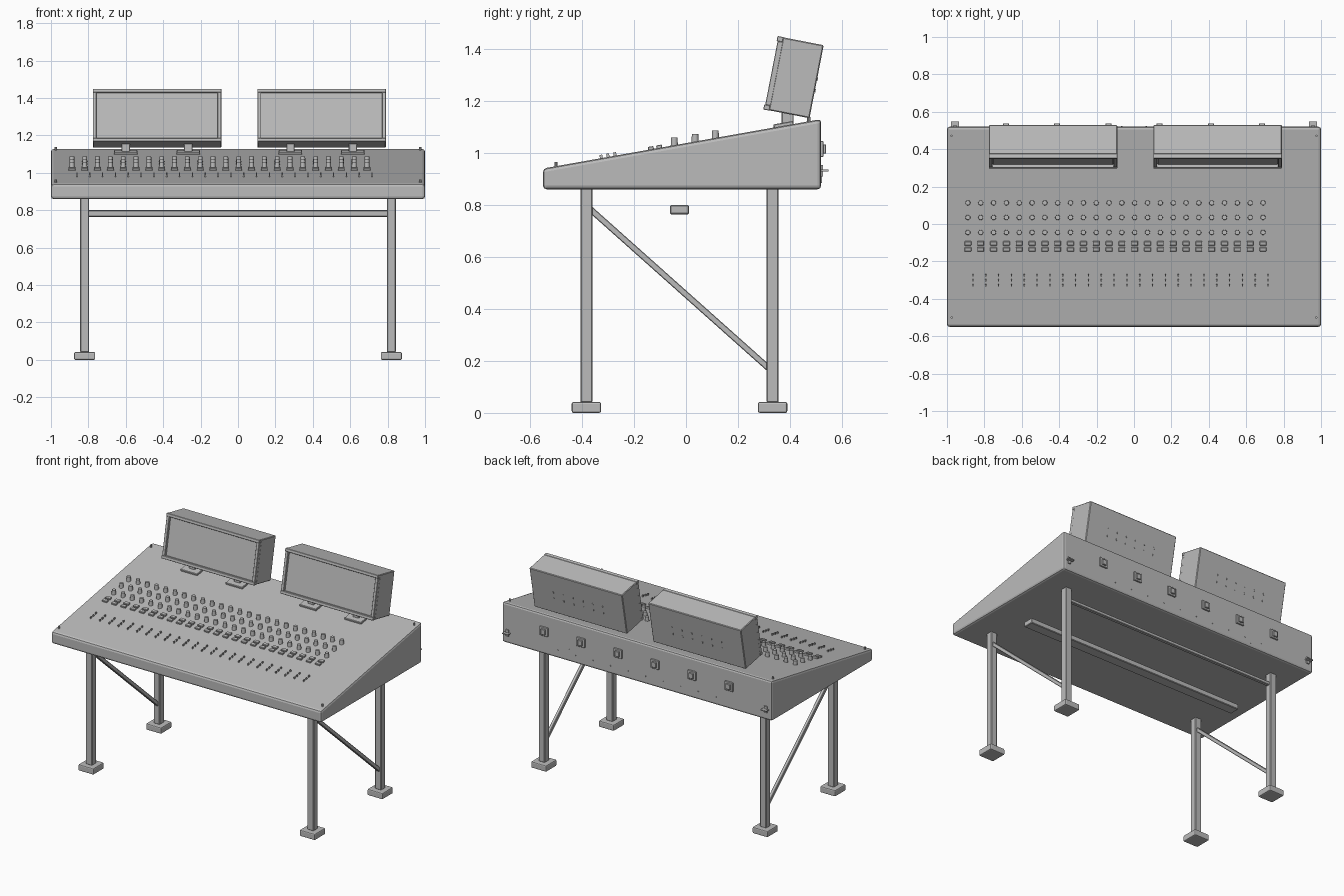
import bpy, bmesh, math
from mathutils import Matrix, Vector

cube = bpy.data.objects.get("Cube")
if cube:
    bpy.data.objects.remove(cube, do_unlink=True)

GREY = bpy.data.materials.new("plain grey")
GREY.use_nodes = True
GREY.diffuse_color = (0.5, 0.5, 0.5, 1)
GREY.node_tree.nodes["Principled BSDF"].inputs["Base Color"].default_value = (0.5, 0.5, 0.5, 1)

SLOPE = math.atan2(0.19, 1.07)      # tilt of the control surface
LEAN = math.radians(11)             # backward lean of the monitors


def surface(y):
    return 0.94 + (y + 0.55) * math.tan(SLOPE)


def add_box(bm, centre, size, rot=Matrix.Identity(4)):
    m = Matrix.Translation(centre) @ rot @ Matrix.Diagonal((*size, 1))
    bmesh.ops.create_cube(bm, size=1, matrix=m)


def add_cylinder(bm, centre, r1, r2, height, sides=12, rot=Matrix.Identity(4)):
    bmesh.ops.create_cone(bm, cap_ends=True, segments=sides, radius1=r1, radius2=r2,
                          depth=height, matrix=Matrix.Translation(centre) @ rot)


def finish(name, bm, bevel=0, segments=1, smooth=False):
    bmesh.ops.recalc_face_normals(bm, faces=bm.faces)
    me = bpy.data.meshes.new(name)
    bm.to_mesh(me)
    bm.free()
    me.materials.append(GREY)
    ob = bpy.data.objects.new(name, me)
    bpy.context.collection.objects.link(ob)
    if bevel:
        mod = ob.modifiers.new("soft edges", "BEVEL")
        mod.width, mod.segments = bevel, segments
    if smooth:
        bpy.ops.object.select_all(action="DESELECT")
        ob.select_set(True)
        bpy.context.view_layer.objects.active = ob
        bpy.ops.object.shade_smooth_by_angle()
    return ob


# Wedge-shaped console body
bm = bmesh.new()
profile = [(-0.55, 0.86), (0.52, 0.86), (0.52, 1.13), (-0.55, 0.94)]
face = bm.faces.new([bm.verts.new((-1, y, z)) for y, z in profile])
ext = bmesh.ops.extrude_face_region(bm, geom=[face])
bmesh.ops.translate(bm, vec=(2, 0, 0), verts=[v for v in ext["geom"] if isinstance(v, bmesh.types.BMVert)])
finish("console_body", bm, 0.014, 2)

# Legs, feet and diagonal braces
legs, feet, braces = bmesh.new(), bmesh.new(), bmesh.new()
for x in (-0.82, 0.82):
    for y in (-0.383, 0.333):
        add_box(legs, (x, y, 0.453), (0.047, 0.047, 0.826))
        add_box(feet, (x, y, 0.021), (0.113, 0.113, 0.042))
    a, b = Vector((x, -0.37, 0.785)), Vector((x, 0.32, 0.17))
    d = b - a
    add_box(braces, (a + b) / 2, (0.022, d.length, 0.024),
            Matrix.Rotation(math.atan2(d.z, d.y), 4, "X"))
finish("legs", legs, 0.004)
finish("feet", feet, 0.007, 2)
finish("diagonal_braces", braces, 0.003)

# Rear rail and the cable tray under the body
bm = bmesh.new()
add_box(bm, (0, 0.333, 0.79), (1.62, 0.024, 0.022))
finish("rear_rail", bm, 0.003)
bm = bmesh.new()
add_box(bm, (0, -0.025, 0.782), (1.66, 0.072, 0.036))
finish("cable_tray", bm, 0.004)

# Controls, one strip per channel
knobs, buttons, pegs = bmesh.new(), bmesh.new(), bmesh.new()
tilt = Matrix.Rotation(SLOPE, 4, "X")
for i in range(24):
    x = -0.888 + i * 0.0686
    for y in (0.113, 0.035, -0.045):
        add_cylinder(knobs, (x, y, surface(y) + 0.011), 0.014, 0.0125, 0.036)
    for y in (-0.103, -0.135):
        add_box(buttons, (x, y, surface(y) + 0.003), (0.036, 0.022, 0.016), tilt)
    for y in (-0.273, -0.3, -0.326):
        add_box(pegs, (x + 0.027, y, surface(y) + 0.003), (0.006, 0.011, 0.02), tilt)
finish("knobs", knobs, smooth=True)
finish("channel_buttons", buttons, 0.002)
finish("fader_pegs", pegs)

# Corner screws on the control surface
bm = bmesh.new()
for x in (-0.975, 0.975):
    for y in (-0.5, 0.472):
        add_cylinder(bm, (x, y, surface(y) + 0.003), 0.006, 0.006, 0.026, 8)
finish("corner_screws", bm)

# Two monitors with frame, recessed screen, vents and stands
for side, mx in (("right", -0.433), ("left", 0.447)):
    lean = Matrix.Rotation(-LEAN, 4, "X")
    pivot = Vector((mx, 0.414, 1.291))      # middle of the case

    def place(bm, x, y, z, size):
        add_box(bm, pivot + lean @ Vector((x, y, z)), size, lean)

    bm = bmesh.new()
    place(bm, 0, 0.01, 0, (0.687, 0.16, 0.286))
    finish(side + "_monitor_case", bm, 0.004)

    bm = bmesh.new()
    for s in (-1, 1):
        place(bm, 0, -0.079, s * 0.134, (0.687, 0.024, 0.02))
        place(bm, s * 0.333, -0.076, 0, (0.02, 0.022, 0.25))
    finish(side + "_monitor_frame", bm, 0.002)

    bm = bmesh.new()
    place(bm, 0, -0.071, 0, (0.64, 0.006, 0.246))
    finish(side + "_screen", bm)

    bm = bmesh.new()
    for i in range(6):
        for z in (-0.035, 0.01):
            place(bm, (i - 2.5) * 0.073, 0.09, z, (0.006, 0.006, 0.012))
    finish(side + "_monitor_vents", bm)

    necks, bases = bmesh.new(), bmesh.new()
    for dx in (-0.167, 0.167):
        add_box(necks, (mx + dx, 0.391, 1.135), (0.044, 0.046, 0.07))
        add_box(bases, (mx + dx, 0.375, surface(0.375) + 0.004), (0.125, 0.078, 0.016), tilt)
    finish(side + "_stand_necks", necks, 0.003)
    finish(side + "_stand_bases", bases, 0.003)

# Sockets along the back panel
plates, plugs = bmesh.new(), bmesh.new()
for i in range(6):
    x = (i - 2.5) * 0.274
    add_box(plates, (x, 0.523, 1.015), (0.06, 0.012, 0.06))
    add_box(plugs, (x, 0.531, 1.015), (0.032, 0.014, 0.036))
finish("socket_plates", plates, 0.002)
finish("socket_plugs", plugs, 0.002)

# Cable hooks near the back corners
bm = bmesh.new()
for x in (-0.957, 0.957):
    add_box(bm, (x, 0.522, 0.932), (0.022, 0.01, 0.044))
    add_box(bm, (x, 0.533, 0.932), (0.042, 0.03, 0.007))
finish("cable_hooks", bm)

# Small screws and two seams on the back panel
bm = bmesh.new()
turn = Matrix.Rotation(math.pi / 2, 4, "X")
for i in range(10):
    add_cylinder(bm, ((i - 4.5) * 0.13, 0.521, 0.915), 0.004, 0.004, 0.006, 8, turn)
for x in (-0.5, 0.5):
    add_box(bm, (x, 0.521, 0.915), (0.005, 0.004, 0.06))
finish("back_panel_screws", bm)
